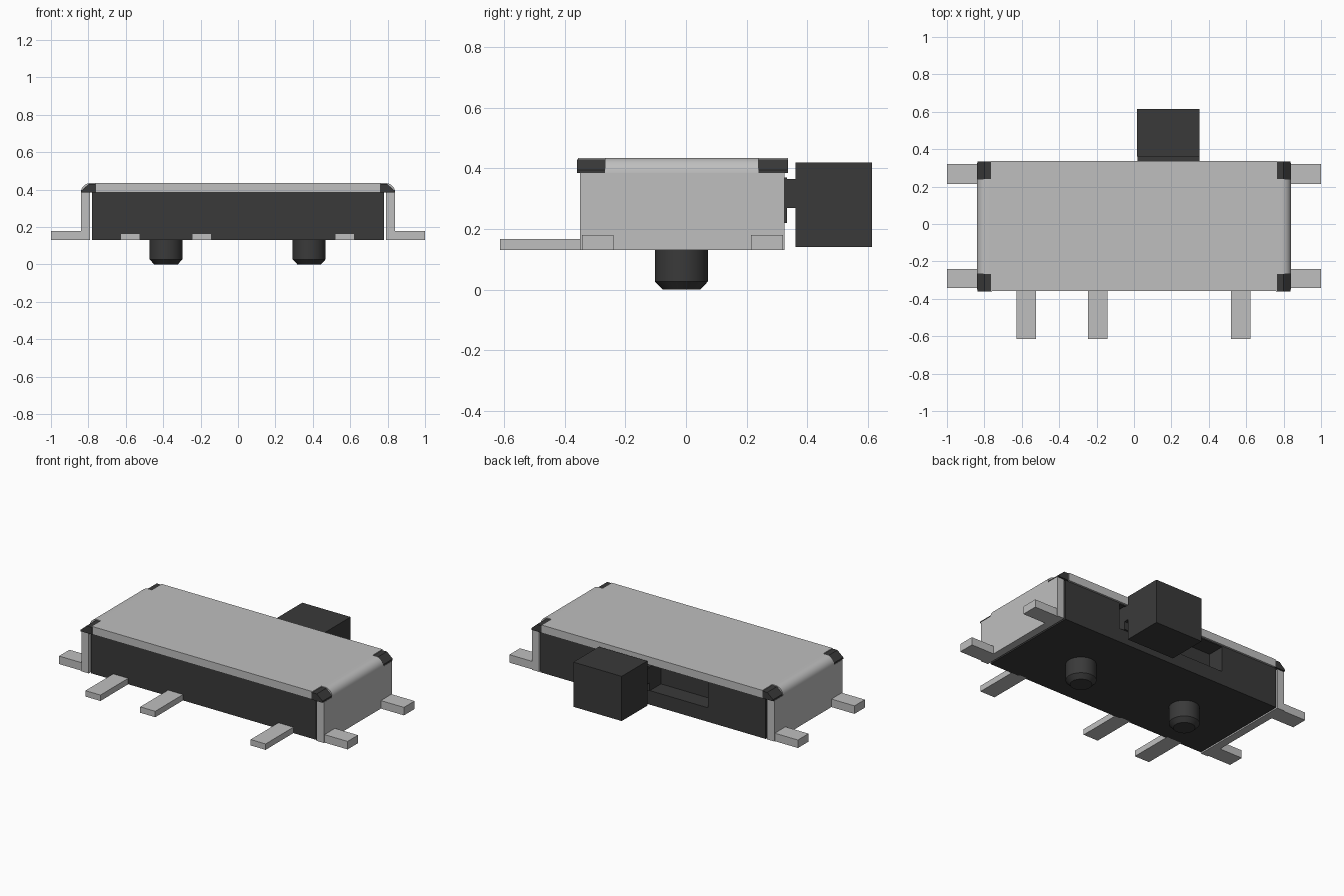
import bpy, bmesh, math

if "Cube" in bpy.data.objects:
    bpy.data.objects.remove(bpy.data.objects["Cube"], do_unlink=True)


def make_material(name, value):
    mat = bpy.data.materials.new(name)
    mat.use_nodes = True
    colour = (value, value, value, 1)
    mat.diffuse_color = colour
    mat.node_tree.nodes["Principled BSDF"].inputs["Base Color"].default_value = colour
    return mat


METAL = make_material("light grey metal", 0.52)
PLASTIC = make_material("dark grey plastic", 0.042)


def finish(bm, name, mat, smooth=False):
    bmesh.ops.recalc_face_normals(bm, faces=bm.faces)
    mesh = bpy.data.meshes.new(name)
    bm.to_mesh(mesh)
    bm.free()
    mesh.materials.append(mat)
    obj = bpy.data.objects.new(name, mesh)
    bpy.context.collection.objects.link(obj)
    bpy.ops.object.select_all(action="DESELECT")
    obj.select_set(True)
    bpy.context.view_layer.objects.active = obj
    if smooth:
        bpy.ops.object.shade_smooth_by_angle(angle=math.radians(30))
    return obj


def box(name, mat, xs, ys, zs):
    bm = bmesh.new()
    bmesh.ops.create_cube(bm, size=1)
    for v in bm.verts:
        for i, (lo, hi) in enumerate((sorted(xs), ys, zs)):
            v.co[i] = hi if v.co[i] > 0 else lo
    return finish(bm, name, mat)


def extrude_y(name, mat, profile, ys, smooth=False):
    bm = bmesh.new()
    face = bm.faces.new([bm.verts.new((x, ys[0], z)) for x, z in profile])
    new = bmesh.ops.extrude_face_region(bm, geom=[face])["geom"]
    moved = [g for g in new if isinstance(g, bmesh.types.BMVert)]
    bmesh.ops.translate(bm, verts=moved, vec=(0, ys[1] - ys[0], 0))
    return finish(bm, name, mat, smooth)


def peg(name, x):
    # round locating peg with a chamfered tip
    bm = bmesh.new()
    rings = []
    for r, z in ((0.062, 0), (0.088, 0.027), (0.088, 0.14)):
        rings.append(bmesh.ops.create_circle(
            bm, cap_ends=False, segments=32, radius=r)["verts"])
        for v in rings[-1]:
            v.co.x += x
            v.co.y -= 0.015
            v.co.z = z
    for a, b in zip(rings, rings[1:]):
        for i in range(32):
            j = (i + 1) % 32
            bm.faces.new((a[i], a[j], b[j], b[i]))
    bm.faces.new(rings[0])
    bm.faces.new(rings[-1])
    return finish(bm, name, PLASTIC, True)


BOTTOM, LIP, TOP = 0.13, 0.385, 0.435

# housing with the slider slot cut into its back
housing = box("housing", PLASTIC, (-0.78, 0.78), (-0.34, 0.325), (BOTTOM, LIP))
slot = box("slot_cutter", PLASTIC, (-0.38, 0.38), (0.215, 0.4), (0.218, 0.378))
slot.hide_render = True
cut = housing.modifiers.new("slot", "BOOLEAN")
cut.operation = "DIFFERENCE"
cut.solver = "EXACT"
cut.object = slot
bpy.context.view_layer.objects.active = housing
bpy.ops.object.modifier_apply(modifier=cut.name)
bpy.data.objects.remove(slot, do_unlink=True)

# slider
box("slider_block", PLASTIC, (0.02, 0.35), (0.22, 0.333), (0.22, 0.37))
box("slider_neck", PLASTIC, (0.02, 0.35), (0.32, 0.37), (0.27, 0.365))
box("slider_knob", PLASTIC, (0.015, 0.35), (0.362, 0.615), (0.14, 0.42))

# pegs
peg("right_peg", -0.385)
peg("left_peg", 0.38)

# metal cover, mounting tabs and corner blocks
box("cover_top", METAL, (-0.765, 0.765), (-0.357, 0.337), (LIP, TOP))
for side, s in (("left", 1), ("right", -1)):
    box(side + "_cover_wall", METAL, (s * 0.79, s * 0.84), (-0.35, 0.325), (BOTTOM, LIP))
    radius = TOP - LIP
    arc = [(s * (0.79 + radius * math.sin(a)), LIP + radius * math.cos(a))
           for a in (math.pi / 2 * i / 8 for i in range(9))]
    shoulder = [(s * 0.765, LIP), (s * 0.765, TOP)] + arc
    extrude_y(side + "_cover_shoulder", METAL, shoulder, (-0.267, 0.24), True)
    corner = [(s * x, z) for x, z in ((0.76, LIP), (0.76, 0.43), (0.798, 0.43),
                                      (0.838, 0.395), (0.838, LIP))]
    for end, ys in (("front", (-0.36, -0.265)), ("back", (0.238, 0.335))):
        extrude_y(f"{end}_{side}_corner", PLASTIC, corner, ys)
    for end, ys in (("front", (-0.343, -0.24)), ("back", (0.215, 0.32))):
        box(f"{end}_{side}_tab", METAL, (s * 0.8, s), ys, (BOTTOM, 0.18))

# front terminals
for i, x in enumerate((-0.575, -0.195, 0.57)):
    box(f"terminal_{i + 1}", METAL, (x - 0.052, x + 0.052), (-0.615, -0.33), (BOTTOM, 0.167))
